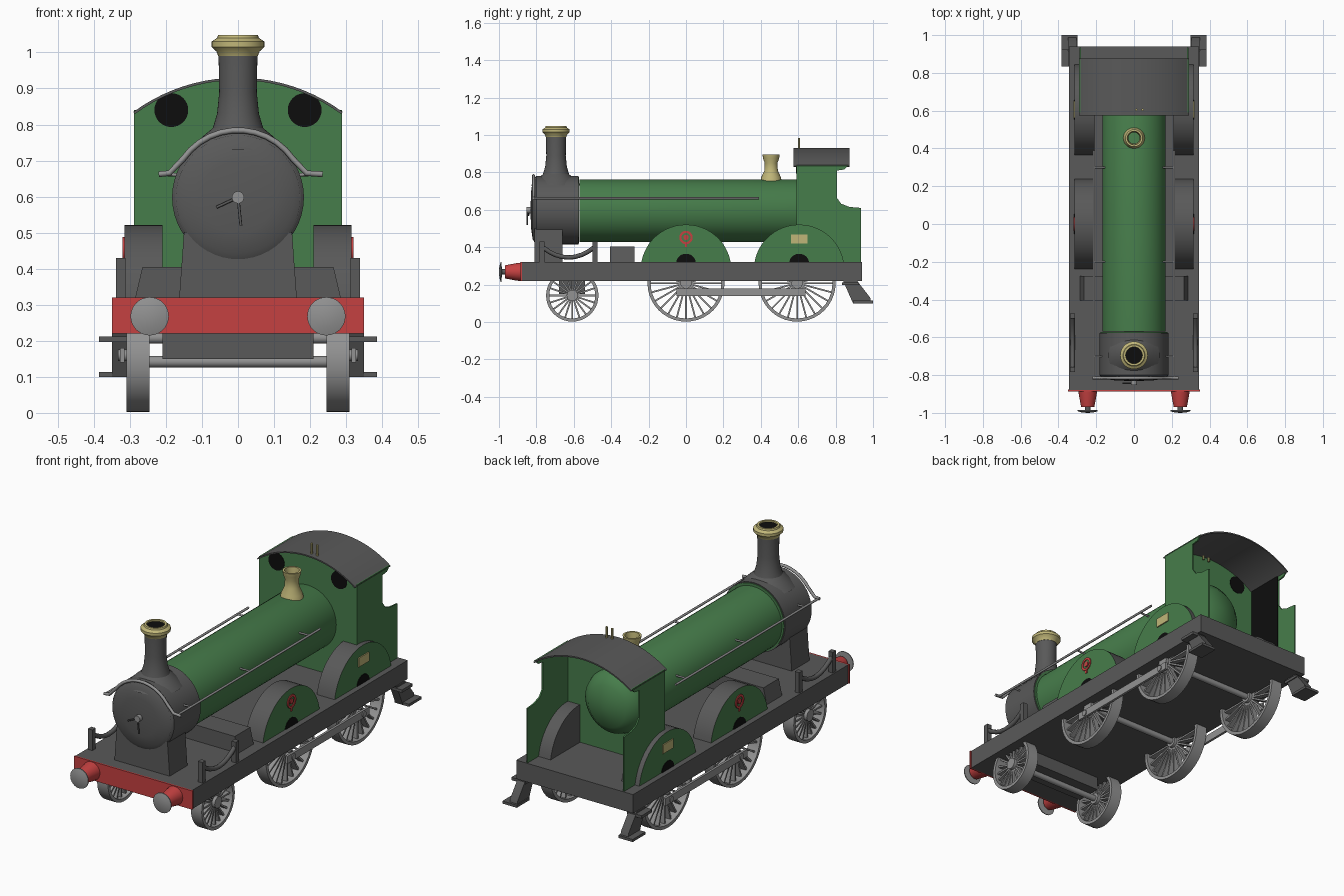
import bpy, bmesh
from math import pi, sin, cos, asin, radians
from mathutils import Vector, Matrix

if "Cube" in bpy.data.objects:
    bpy.data.objects.remove(bpy.data.objects["Cube"])


def material(name, r, g, b):
    m = bpy.data.materials.new(name)
    m.use_nodes = True
    m.diffuse_color = (r, g, b, 1)
    m.node_tree.nodes["Principled BSDF"].inputs["Base Color"].default_value = (r, g, b, 1)
    return m


GREEN = material("green paint", .062, .205, .07)
GREY = material("dark grey", .1, .1, .1)
STEEL = material("light steel", .29, .29, .29)
RED = material("red paint", .56, .053, .053)
BRASS = material("brass", .53, .47, .19)
BLACK = material("black", .004, .004, .004)


def finish(name, bm, mat):
    """Turn a bmesh into an object, smooth with sharp creases."""
    bmesh.ops.remove_doubles(bm, verts=bm.verts, dist=1e-5)
    bmesh.ops.recalc_face_normals(bm, faces=bm.faces)
    for f in bm.faces:
        f.smooth = True
    for e in bm.edges:
        e.smooth = e.calc_face_angle(0) < radians(32)
    me = bpy.data.meshes.new(name)
    bm.to_mesh(me)
    bm.free()
    me.materials.append(mat)
    ob = bpy.data.objects.new(name, me)
    bpy.context.collection.objects.link(ob)
    return ob


def extrude(name, pts, axis, a, b, mat):
    """Extrude a 2D outline along x (points are y, z) or y (points are x, z)."""
    bm = bmesh.new()
    place = (lambda p: (a, *p)) if axis == "x" else (lambda p: (p[0], a, p[1]))
    face = bm.faces.new([bm.verts.new(place(p)) for p in pts])
    out = bmesh.ops.extrude_face_region(bm, geom=[face], use_keep_orig=True)
    step = Vector((b - a, 0, 0)) if axis == "x" else Vector((0, b - a, 0))
    bmesh.ops.translate(bm, verts=[g for g in out["geom"] if isinstance(g, bmesh.types.BMVert)], vec=step)
    return finish(name, bm, mat)


def box(name, x, y, z, mat):
    return extrude(name, [(y[0], z[0]), (y[1], z[0]), (y[1], z[1]), (y[0], z[1])], "x", *x, mat)


def spin_into(bm, profile, axis, centre, steps):
    c = Vector(centre)
    along = Vector([float(k == axis) for k in "xyz"])
    out = Vector((0, 0, 1)) if axis != "z" else Vector((1, 0, 0))
    vs = [bm.verts.new(c + out * r + along * h) for r, h in profile]
    es = [bm.edges.new(p) for p in zip(vs, vs[1:])]
    bmesh.ops.spin(bm, geom=vs + es, cent=c, axis=along, dvec=(0, 0, 0), angle=2 * pi, steps=steps)


def lathe(name, profile, axis, centre, mat, steps=40):
    """Revolve (radius, distance) points about an axis."""
    bm = bmesh.new()
    spin_into(bm, profile, axis, centre, steps)
    return finish(name, bm, mat)


def disc(name, r, a, b, axis, centre, mat, steps=32):
    return lathe(name, [(0, a), (r, a), (r, b), (0, b)], axis, centre, mat, steps)


def rod(name, pts, radius, mat):
    cu = bpy.data.curves.new(name, "CURVE")
    cu.dimensions = "3D"
    cu.bevel_depth, cu.bevel_resolution, cu.use_fill_caps = radius, 2, True
    sp = cu.splines.new("POLY")
    sp.points.add(len(pts) - 1)
    for p, co in zip(sp.points, pts):
        p.co = (*co, 1)
    cu.materials.append(mat)
    ob = bpy.data.objects.new(name, cu)
    bpy.context.collection.objects.link(ob)


def wheel(name, x, y, r, spokes):
    """Spoked wheel with a thin rim and a hub."""
    bm = bmesh.new()
    w = .032
    c = (x, y, r + .002)
    spin_into(bm, [(r, -w), (r, w), (r - .017, w), (r - .017, -w), (r, -w)], "x", c, 40)
    spin_into(bm, [(0, -w), (.03, -w), (.03, w), (0, w)], "x", c, 20)
    for i in range(spokes):
        m = (Matrix.Translation(c) @ Matrix.Rotation(2 * pi * i / spokes, 4, "X")
             @ Matrix.Translation((0, 0, r / 2)) @ Matrix.Diagonal((.03, .009, r - .03, 1)))
        bmesh.ops.create_cube(bm, size=1, matrix=m)
    finish(name, bm, STEEL)


# Deck, front beam, under-frame block
box("deck", (-.345, .345), (-.878, .94), (.22, .32), GREY)
box("front_beam", (-.35, .35), (-.886, -.877), (.22, .32), RED)
box("underframe_block", (-.21, .21), (-.68, -.54), (.15, .221), GREY)

# Boiler, smokebox and its door
lathe("boiler", [(0, -.57), (.168, -.57), (.168, .59), (.155, .63), (.11, .67), (0, .69)],
      "y", (0, 0, .595), GREEN, 48)
disc("boiler_flange", .178, -.58, -.572, "y", (0, 0, .598), GREEN, 48)
lathe("smokebox", [(0, -.81), (.172, -.81), (.183, -.8), (.183, -.576), (0, -.576)], "y", (0, 0, .598), GREY, 48)
lathe("smokebox_door", [(0, -.832), (.1, -.828), (.155, -.82), (.175, -.808), (0, -.808)],
      "y", (0, 0, .598), GREY, 48)
disc("door_hub", .017, -.853, -.825, "y", (0, 0, .598), STEEL, 16)
rod("door_handle_down", [(0, -.848, .598), (.008, -.848, .52)], .004, GREY)
rod("door_handle_side", [(0, -.842, .598), (-.06, -.842, .57)], .004, GREY)
extrude("saddle", [(-.163, .32), (.163, .32), (.15, .5), (-.15, .5)], "y", -.81, -.66, GREY)
extrude("equipment_box", [(-.285, .32), (.285, .32), (.265, .405), (-.265, .405)], "y", -.405, -.275, GREY)

# Chimney with cap, and safety valve cover
lathe("chimney", [(.135, .73), (.1, .765), (.07, .79), (.058, .83), (.052, .89), (.054, .995), (0, .995)],
      "z", (0, -.695, 0), GREY)
lathe("chimney_cap", [(.045, .99), (.055, .99), (.06, 1.003), (.073, 1.015), (.073, 1.03),
                      (.058, 1.04), (.055, 1.048), (.044, 1.048), (.044, .99)], "z", (0, -.695, 0), BRASS)
disc("chimney_opening", .0445, 1.034, 1.04, "z", (0, -.695, 0), BLACK)
lathe("valve_cover", [(.06, .74), (.052, .775), (.036, .81), (.034, .85), (.043, .875), (.046, .895),
                      (.036, .895), (.03, .85), (.03, .75)], "z", (0, .455, 0), BRASS)

# Cab front, roof and whistles
R, TOP = .49, .93
HALF = asin(.29 / R)


def roof_arc(r):
    return [(r * sin(HALF * t / 10), TOP - R + r * cos(HALF * t / 10)) for t in range(-10, 11)]


extrude("cab_front", roof_arc(R - .004) + [(.287, .32), (-.287, .32)], "y", .59, .595, GREEN)
extrude("cab_roof", roof_arc(R) + roof_arc(R - .007)[::-1], "y", .575, .875, GREY)
for x in (.012, .046):
    disc("whistle", .006, .9, .985, "z", (x, .605, 0), BRASS, 10)
cab_side = [(.59, .32), (.935, .32), (.935, .61), (.875, .615), (.83, .632), (.806, .665),
            (.806, .81), (.845, .815), (.87, .84), (.59, .84)]
box("cab_inner_panel", (-.281, -.278), (.597, .804), (.32, .835), BLACK)

for s, side in ((1, "left"), (-1, "right")):
    # Cab side and window
    extrude(side + "_cab_side", cab_side, "x", s * .281, s * .289, GREEN)
    disc(side + "_cab_window", .047, .588, .597, "y", (s * .185, 0, .84), BLACK)

    # Splashers: green outer face, grey rim, dark axle opening
    for y, pos in ((0, "middle"), (.605, "rear")):
        rr, cz = .242, .279
        a0 = asin((.32 - cz) / rr)
        arc = [a0 + (pi - 2 * a0) * i / 24 for i in range(25)]
        ob = extrude(f"{side}_{pos}_splasher", [(y + rr * cos(a), cz + rr * sin(a)) for a in arc],
                     "x", s * .21, s * .315, GREY)
        ob.data.materials.append(GREEN)
        for p in ob.data.polygons:
            p.material_index = int(p.normal.x * s > .9)
        extrude(f"{side}_{pos}_axle_opening",
                [(y + .053 * cos(pi * i / 12), .315 + .05 * sin(pi * i / 12)) for i in range(13)],
                "x", s * .312, s * .318, BLACK)
    box(side + "_plate", (s * .314, s * .321), (.562, .65), (.42, .468), BRASS)
    lathe(side + "_roundel", [(.036, .314), (.036, .32), (.024, .32), (.024, .314)],
          "x", (0, 0, .452), RED, 24) if s > 0 else lathe(
        side + "_roundel", [(.036, -.314), (.036, -.32), (.024, -.32), (.024, -.314)],
        "x", (0, 0, .452), RED, 24)
    disc(side + "_roundel_centre", .014, s * .314, s * .319, "x", (0, 0, .452), RED, 16)
    box(side + "_roundel_stem", (s * .314, s * .319), (-.006, .006), (.4, .42), RED)

    # Wheels and coupling rod
    for y, r, n, pos in ((-.608, .14, 20, "front"), (0, .206, 24, "middle"), (.594, .206, 24, "rear")):
        wheel(f"{side}_{pos}_wheel", s * .277, y, r, n)
    box(side + "_coupling_rod", (s * .315, s * .328), (-.05, .64), (.14, .18), STEEL)
    for y in (0, .594):
        disc(side + "_crank_pin", .016, s * .29, s * .333, "x", (0, y, .16), STEEL, 12)

    # Buffers
    lathe(side + "_buffer_housing", [(0, -.88), (.05, -.88), (.046, -.91), (.035, -.968), (0, -.968)],
          "y", (s * .245, 0, .268), RED, 24)
    disc(side + "_buffer_stem", .015, -.99, -.96, "y", (s * .245, 0, .268), GREY, 16)
    lathe(side + "_buffer_head", [(0, -1), (.03, -.998), (.053, -.991), (.053, -.986), (0, -.984)],
          "y", (s * .245, 0, .268), STEEL)

    # Leaf spring with hangers
    for y in (-.77, -.487):
        box(side + "_spring_hanger", (s * .312, s * .338), (y - .014, y + .014), (.32, .43), GREY)
    rod(side + "_spring", [(s * .325, -.628 + t * .035, .345 + .0035 * t * t) for t in range(-4, 5)], .012, GREY)

    # Rear steps
    extrude(side + "_step_board", [(.84, .22), (.915, .22), (.985, .13), (.99, .1), (.893, .1)],
            "x", s * .305, s * .35, GREY)
    box(side + "_upper_step", (s * .3, s * .385), (.835, .925), (.197, .212), GREY)
    box(side + "_lower_step", (s * .3, s * .385), (.893, 1), (.1, .114), GREY)

    # Handrail along the boiler
    rod(side + "_handrail", [(s * .212, -.815, .662), (s * .212, .39, .662)], .006, STEEL)
    for y in (-.7, -.2, .3):
        rod(side + "_handrail_post", [(s * .15, y, .66), (s * .212, y, .662)], .005, STEEL)

# Axles
for y, z in ((-.608, .142), (0, .208), (.594, .208)):
    disc("axle", .016, -.28, .28, "x", (0, y, z), STEEL, 16)

# Curved handrail over the smokebox front
bend = [(radians(a)) for a in range(35, 146, 10)]
rod("front_handrail", [(.235, -.815, .662), (.19, -.815, .665)]
    + [(.186 * cos(a), -.815, .598 + .186 * sin(a)) for a in bend]
    + [(-.19, -.815, .665), (-.22, -.815, .662)], .008, STEEL)
